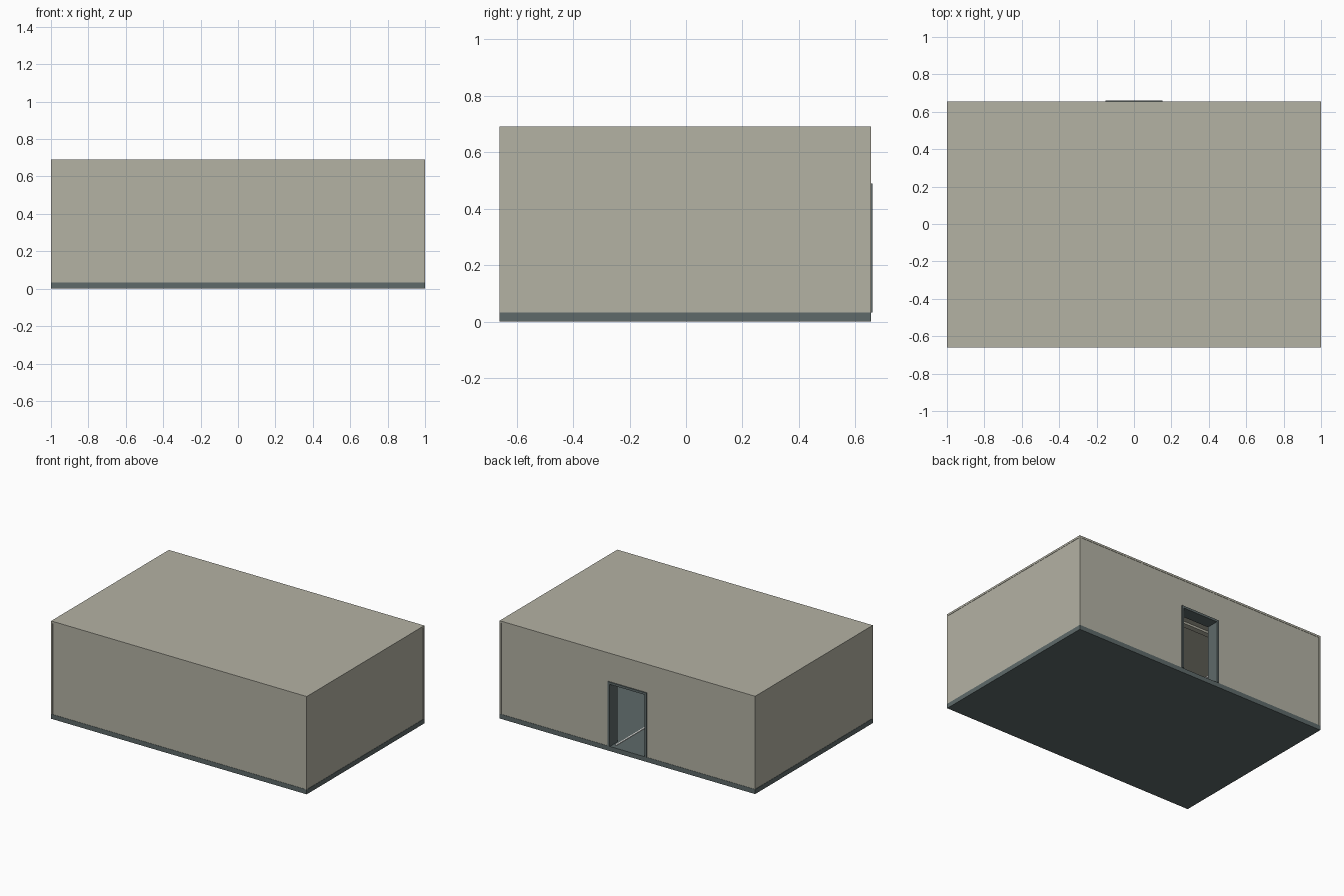
import bpy, bmesh

if "Cube" in bpy.data.objects:
    bpy.data.objects.remove(bpy.data.objects["Cube"])

def material(name, rgb):
    m = bpy.data.materials.new(name)
    m.diffuse_color = (*rgb, 1)
    m.use_nodes = True
    m.node_tree.nodes["Principled BSDF"].inputs["Base Color"].default_value = m.diffuse_color
    return m

CREAM = material("warm grey panel", (0.456, 0.445, 0.372))
SLATE = material("slate grey", (0.112, 0.144, 0.144))
WHITE = material("off white", (0.85, 0.85, 0.83))

def box(name, mat, x, y, z):
    """Axis-aligned box from (low, high) ranges."""
    bm = bmesh.new()
    bmesh.ops.create_cube(bm, size=1)
    for v in bm.verts:
        v.co = [lo + (c + 0.5) * (hi - lo) for c, (lo, hi) in zip(v.co, (x, y, z))]
    me = bpy.data.meshes.new(name)
    bm.to_mesh(me)
    bm.free()
    me.materials.append(mat)
    ob = bpy.data.objects.new(name, me)
    bpy.context.collection.objects.link(ob)
    return ob

X, Y0, Y1 = 1.0, -0.66, 0.655      # outer footprint
FLOOR, EAVE, TOP = 0.033, 0.678, 0.692
POST, REC, T = 0.012, 0.002, 0.012  # corner trim, wall recess, wall thickness
DOOR_X, DOOR_Z = 0.152, 0.49

# Floor slab and roof
box("floor_slab", SLATE, (-X, X), (Y0, Y1), (0, FLOOR))
box("roof", CREAM, (-X, X), (Y0, Y1), (EAVE, TOP))

# Corner posts and side walls
for side, s in (("left", -1), ("right", 1)):
    px = sorted((s * X, s * (X - POST)))
    wx = sorted((s * (X - REC), s * (X - REC - T)))
    box(f"{side}_wall", CREAM, wx, (Y0 + POST, Y1 - POST), (FLOOR, EAVE))
    box(f"{side}_front_post", CREAM, px, (Y0, Y0 + POST), (FLOOR, EAVE))
    box(f"{side}_back_post", CREAM, px, (Y1 - POST, Y1), (FLOOR, EAVE))

# Front wall, and back wall panels around the doorway
W = X - POST
back = (Y1 - REC - T, Y1 - REC)
box("front_wall", CREAM, (-W, W), (Y0 + REC, Y0 + REC + T), (FLOOR, EAVE))
box("back_wall_left", CREAM, (-W, -DOOR_X), back, (FLOOR, EAVE))
box("back_wall_right", CREAM, (DOOR_X, W), back, (FLOOR, EAVE))
box("back_wall_over_door", CREAM, (-DOOR_X, DOOR_X), back, (DOOR_Z, EAVE))

# Door frame
fy = (Y1 - 0.085, 0.66)
for side, s in (("left", -1), ("right", 1)):
    box(f"{side}_door_jamb", SLATE, sorted((s * DOOR_X, s * (DOOR_X - 0.016))), fy, (FLOOR, DOOR_Z))
box("door_head", SLATE, (-DOOR_X + 0.016, DOOR_X - 0.016), fy, (DOOR_Z - 0.016, DOOR_Z))

# Interior: ceiling beams, a ceiling light strip and a floor strip
for i, y in enumerate((-0.24, 0.24)):
    box(f"ceiling_beam_{i + 1}", CREAM, (-0.97, 0.97), (y - 0.02, y + 0.02), (EAVE - 0.015, EAVE))
box("ceiling_light", WHITE, (-0.78, -0.76), (-0.5, 0.1), (EAVE - 0.008, EAVE))
box("floor_strip", WHITE, (0.11, 0.12), (-0.1, 0.62), (FLOOR, FLOOR + 0.004))
